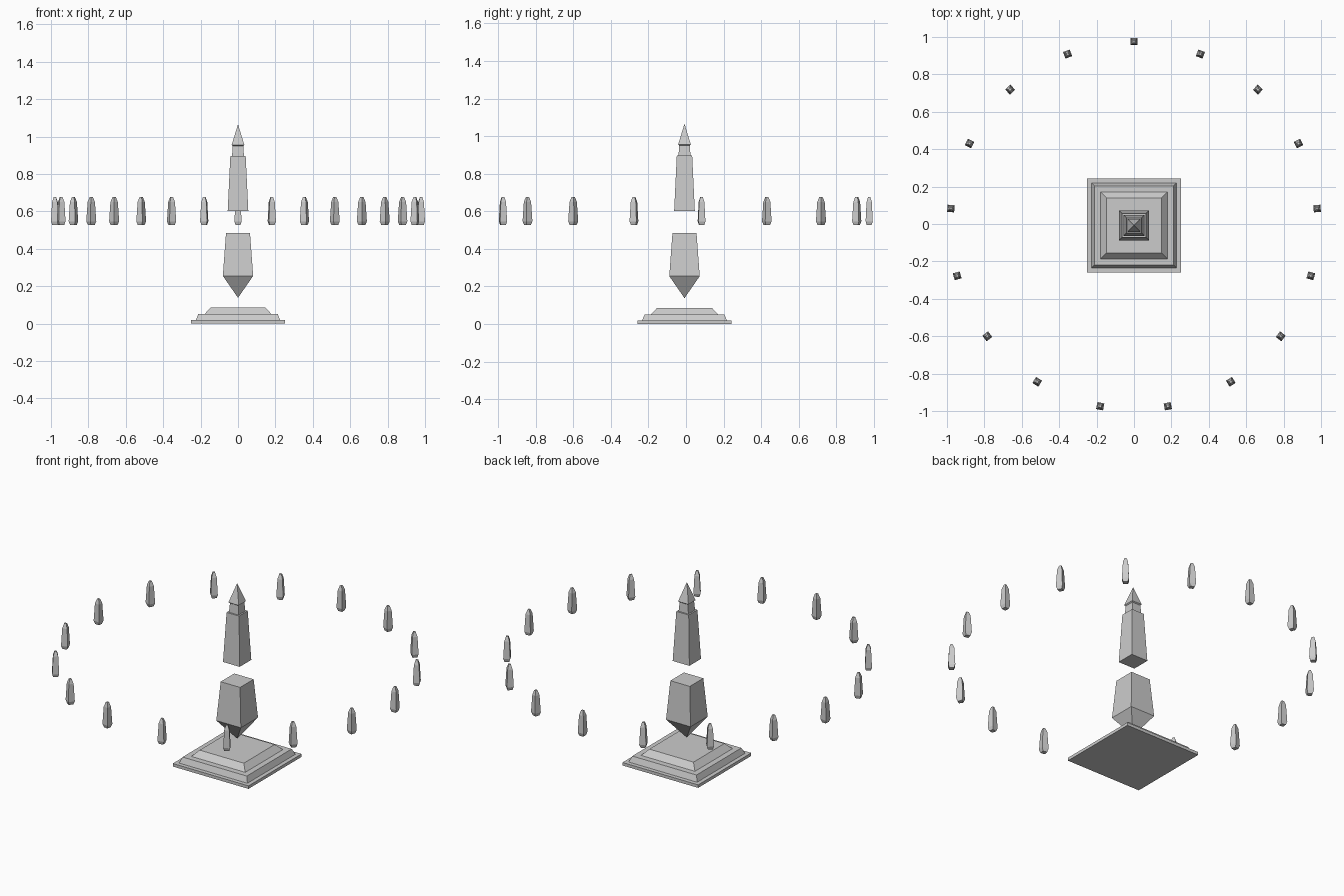
import bpy, math

if "Cube" in bpy.data.objects:
    bpy.data.objects.remove(bpy.data.objects["Cube"])

CY = -0.008      # monument axis, so the odd ring stays centred overall
R = 0.983        # ring radius
N = 17           # floating shards


def square_loft(name, profile, loc=(0, 0, 0), turn=0.0):
    """Stack square sections (half width, z); zero half width makes a point."""
    verts, faces, prev = [], [], None
    for h, z in profile:
        start = len(verts)
        if h == 0:
            verts.append((0, 0, z))
            ring = [start] * 4
        else:
            verts += [(-h, -h, z), (h, -h, z), (h, h, z), (-h, h, z)]
            ring = list(range(start, start + 4))
        if prev:
            for i in range(4):
                j = (i + 1) % 4
                quad = [prev[i], prev[j], ring[j], ring[i]]
                faces.append(list(dict.fromkeys(quad)))
        elif h:
            faces.append(ring[::-1])
        prev = ring
    if profile[-1][0]:
        faces.append(prev)
    mesh = bpy.data.meshes.new(name)
    mesh.from_pydata(verts, [], faces)
    ob = bpy.data.objects.new(name, mesh)
    ob.location = loc
    ob.rotation_euler.z = turn
    bpy.context.collection.objects.link(ob)
    return ob


# Stepped plinth
square_loft("plinth", [(0.25, 0), (0.25, 0.018), (0.226, 0.018), (0.212, 0.052),
                       (0.178, 0.052), (0.146, 0.086)], (0, CY, 0))

# Floating lower block with pointed underside
square_loft("lower_block", [(0, 0.138), (0.081, 0.255), (0.064, 0.485)], (0, CY, 0))

# Floating spire: shaft, neck and pointed cap
square_loft("spire", [(0.055, 0.602), (0.041, 0.896), (0.032, 0.896), (0.028, 0.950),
                      (0.034, 0.955), (0, 1.066)], (0, CY, 0))

# Ring of shards, each facing the axis
shard = [(0.013, 0.527), (0.019, 0.547), (0.014, 0.650), (0.006, 0.677)]
for k in range(N):
    a = math.tau * k / N
    square_loft(f"shard_{k + 1}", shard,
                (R * math.sin(a), CY + R * math.cos(a), 0), -a)
